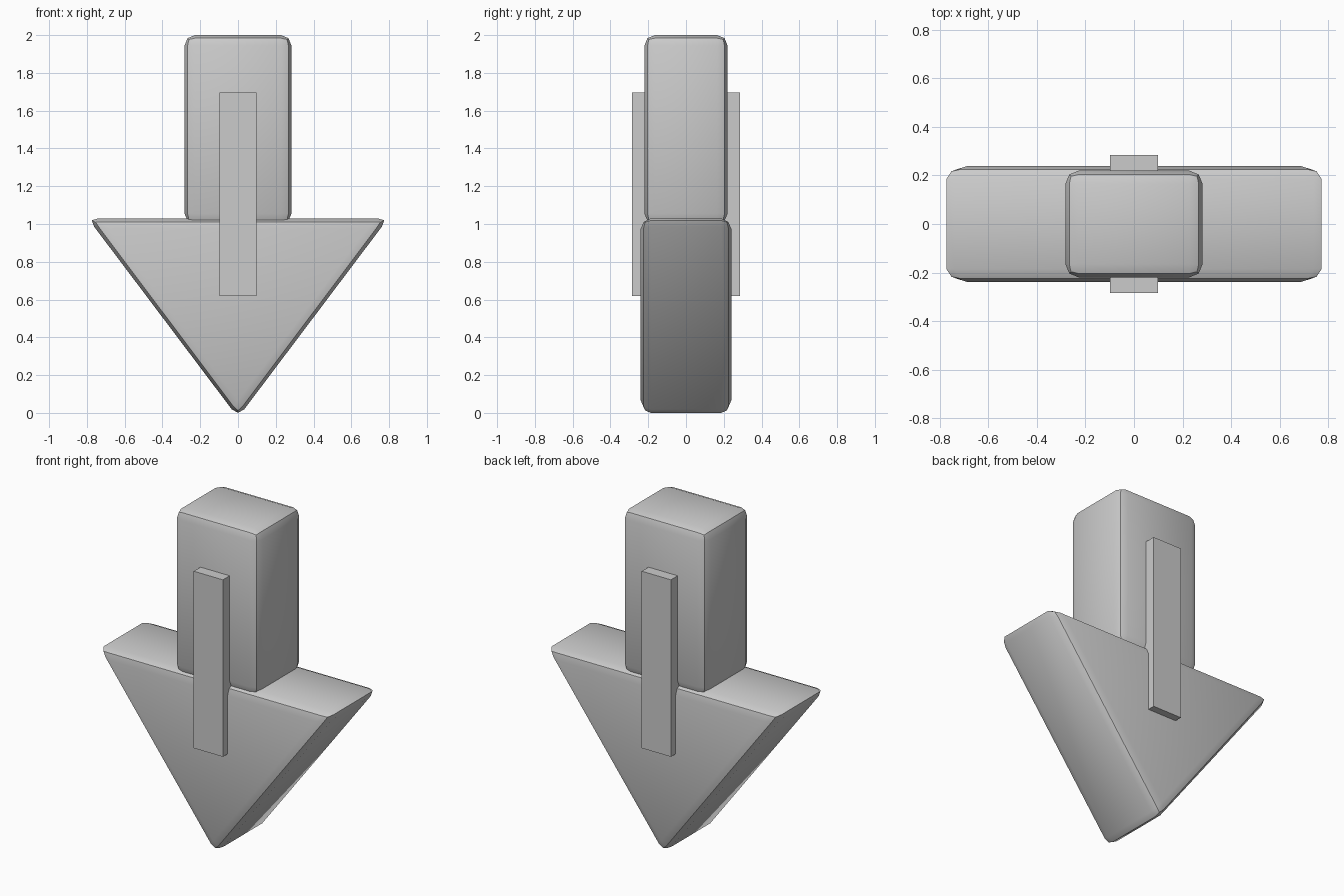
import bpy, bmesh, math

if "Cube" in bpy.data.objects:
    bpy.data.objects.remove(bpy.data.objects["Cube"])

grey = bpy.data.materials.new("plain_grey")
grey.diffuse_color = (0.6, 0.6, 0.6, 1)
grey.use_nodes = True
grey.node_tree.nodes["Principled BSDF"].inputs["Base Color"].default_value = grey.diffuse_color


def prism(name, outline, y0, y1, bevel=0.0):
    """Extrude an (x, z) outline from y0 to y1, optionally rounding every edge."""
    bm = bmesh.new()
    front = bm.faces.new([bm.verts.new((x, y0, z)) for x, z in outline])
    ext = bmesh.ops.extrude_face_region(bm, geom=[front], use_keep_orig=True)
    for v in ext["geom"]:
        if isinstance(v, bmesh.types.BMVert):
            v.co.y = y1
    bmesh.ops.recalc_face_normals(bm, faces=bm.faces[:])
    if bevel:
        bmesh.ops.bevel(bm, geom=bm.edges[:], offset=bevel, segments=2,
                        profile=0.5, affect='EDGES')
        bmesh.ops.recalc_face_normals(bm, faces=bm.faces[:])
    me = bpy.data.meshes.new(name)
    bm.to_mesh(me)
    bm.free()
    me.materials.append(grey)
    ob = bpy.data.objects.new(name, me)
    bpy.context.collection.objects.link(ob)
    if bevel:
        bpy.ops.object.select_all(action='DESELECT')
        ob.select_set(True)
        bpy.context.view_layer.objects.active = ob
        bpy.ops.object.shade_smooth_by_angle(angle=math.radians(30))
    return ob


def rect(hx, z0, z1):
    return [(-hx, z0), (hx, z0), (hx, z1), (-hx, z1)]


# Arrow shaft and triangular head with rounded edges
prism("arrow_shaft", rect(0.283, 1.0, 2.0), -0.22, 0.22, 0.055)
prism("arrow_head", [(0, -0.025), (0.795, 1.03), (-0.795, 1.03)], -0.24, 0.24, 0.055)

# Flat strips on the front and back
for name, s in (("front_strip", -1), ("back_strip", 1)):
    prism(name, rect(0.098, 0.62, 1.695), s * 0.2, s * 0.285)
